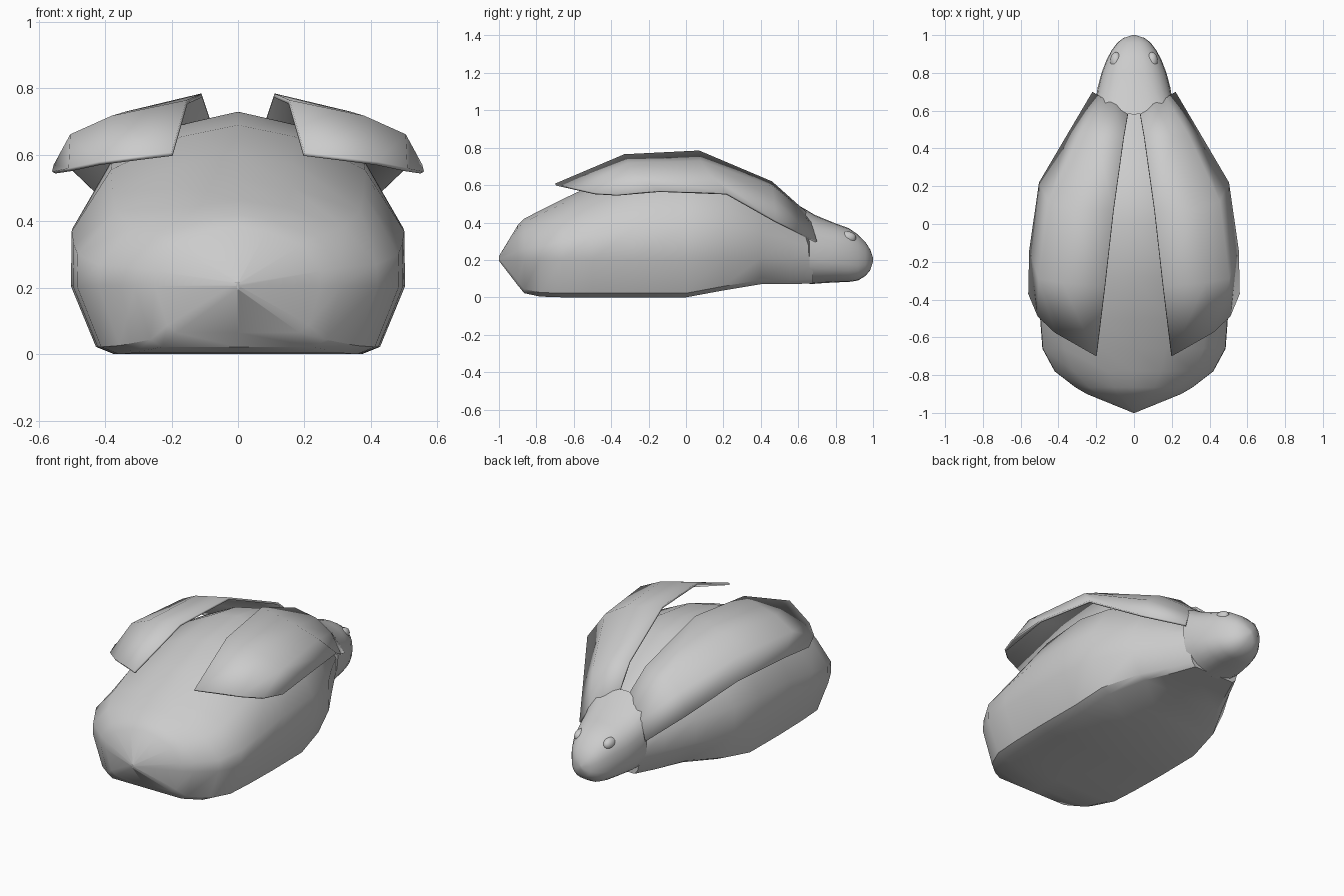
import bpy, bmesh, math

if "Cube" in bpy.data.objects:
    bpy.data.objects.remove(bpy.data.objects["Cube"])


def finish(name, bm, angle=40):
    bmesh.ops.remove_doubles(bm, verts=bm.verts, dist=0.0005)
    bmesh.ops.recalc_face_normals(bm, faces=bm.faces)
    me = bpy.data.meshes.new(name)
    bm.to_mesh(me)
    bm.free()
    ob = bpy.data.objects.new(name, me)
    bpy.context.collection.objects.link(ob)
    bpy.ops.object.select_all(action='DESELECT')
    bpy.context.view_layer.objects.active = ob
    ob.select_set(True)
    bpy.ops.object.shade_smooth_by_angle(angle=math.radians(angle))
    return ob


def loft(name, rings, angle=40):
    bm = bmesh.new()
    vs = [[bm.verts.new(p) for p in r] for r in rings]
    n = len(vs[0])
    for a, b in zip(vs, vs[1:]):
        for i in range(n):
            j = (i + 1) % n
            bm.faces.new((a[i], a[j], b[j], b[i]))
    bm.faces.new(vs[0])
    bm.faces.new(vs[-1])
    return finish(name, bm, angle)


# body: flat belly, upright flanks, ridged back
def body_ring(y, hw, bot, zl, zu, top):
    h = top - zu
    half = [(0, bot), (.74 * hw, bot), (.85 * hw, bot + .022), (hw, zl), (.995 * hw, zu),
            (.76 * hw, zu + .58 * h), (.34 * hw, zu + .89 * h), (0, top)]
    return [(x, y, z) for x, z in half] + [(-x, y, z) for x, z in half[-2:0:-1]]


body_sections = [
    (-1.0, .004, .195, .205, .212, .22),
    (-.90, .25, .065, .205, .25, .385),
    (-.865, .31, .022, .205, .26, .42),
    (-.78, .42, .004, .205, .27, .465),
    (-.66, .485, 0, .205, .30, .525),
    (-.50, .497, 0, .205, .33, .60),
    (-.28, .503, 0, .205, .37, .69),
    (0, .50, 0, .205, .38, .73),
    (.20, .465, .037, .21, .38, .70),
    (.40, .345, .07, .21, .35, .60),
    (.56, .25, .07, .20, .30, .48),
    (.68, .18, .075, .20, .27, .38),
]
loft("body", [body_ring(*s) for s in body_sections], 35)


# head: blunt snout with the rear rim swept back over the wing roots
def head_ring(y, hw, zb, zt, sweep):
    zc, h, pts = (zb + zt) / 2, (zt - zb) / 2, []
    for i in range(24):
        a = math.tau * i / 24
        c, s = math.cos(a), math.sin(a)
        f = lambda v: math.copysign(abs(v) ** .8, v)
        pts.append((hw * f(c), y - sweep * max(0, s) ** 2, zc + h * f(s)))
    return pts


head_sections = [
    (.66, .203, .07, .505, .08), (.72, .193, .075, .44, .03), (.80, .172, .08, .395, 0),
    (.87, .145, .082, .37, 0), (.92, .118, .09, .335, 0), (.96, .088, .115, .295, 0),
    (.985, .055, .145, .255, 0), (1.0, .008, .19, .21, 0),
]
loft("head", [head_ring(*s) for s in head_sections], 50)

# eye bumps
for side in (-1, 1):
    bm = bmesh.new()
    bmesh.ops.create_uvsphere(bm, u_segments=16, v_segments=10, radius=1)
    bmesh.ops.scale(bm, vec=(.032, .05, .035), verts=bm.verts)
    bmesh.ops.translate(bm, vec=(side * .095, .86, .318), verts=bm.verts)
    finish("eye_bump", bm)

# wing covers: thin arched shells, inner edge to outer edge per row
wing_rows = [
    [(.20, -.70, .608), (.42, -.575, .58), (.51, -.49, .56), (.56, -.37, .55)],
    [(.155, -.33, .765), (.38, -.31, .718), (.505, -.29, .662), (.555, -.14, .57)],
    [(.11, .07, .785), (.34, .08, .73), (.455, .12, .665), (.503, .22, .557)],
    [(.055, .46, .62), (.20, .46, .595), (.29, .47, .53), (.35, .48, .41)],
    [(.03, .60, .485), (.11, .64, .46), (.17, .67, .40), (.22, .70, .30)],
]
for side, name in ((-1, "left_wing_cover"), (1, "right_wing_cover")):
    bm = bmesh.new()
    g = [[bm.verts.new((side * x, y, z)) for x, y, z in r] for r in wing_rows]
    for a, b in zip(g, g[1:]):
        for i in range(3):
            q = (a[i], a[i + 1], b[i + 1], b[i])
            bm.faces.new(q)
    ob = finish(name, bm, 50)
    if sum(p.normal.z for p in ob.data.polygons) < 0:
        ob.data.flip_normals()
    m = ob.modifiers.new("thickness", 'SOLIDIFY')
    m.thickness = .012
    m.offset = -1
